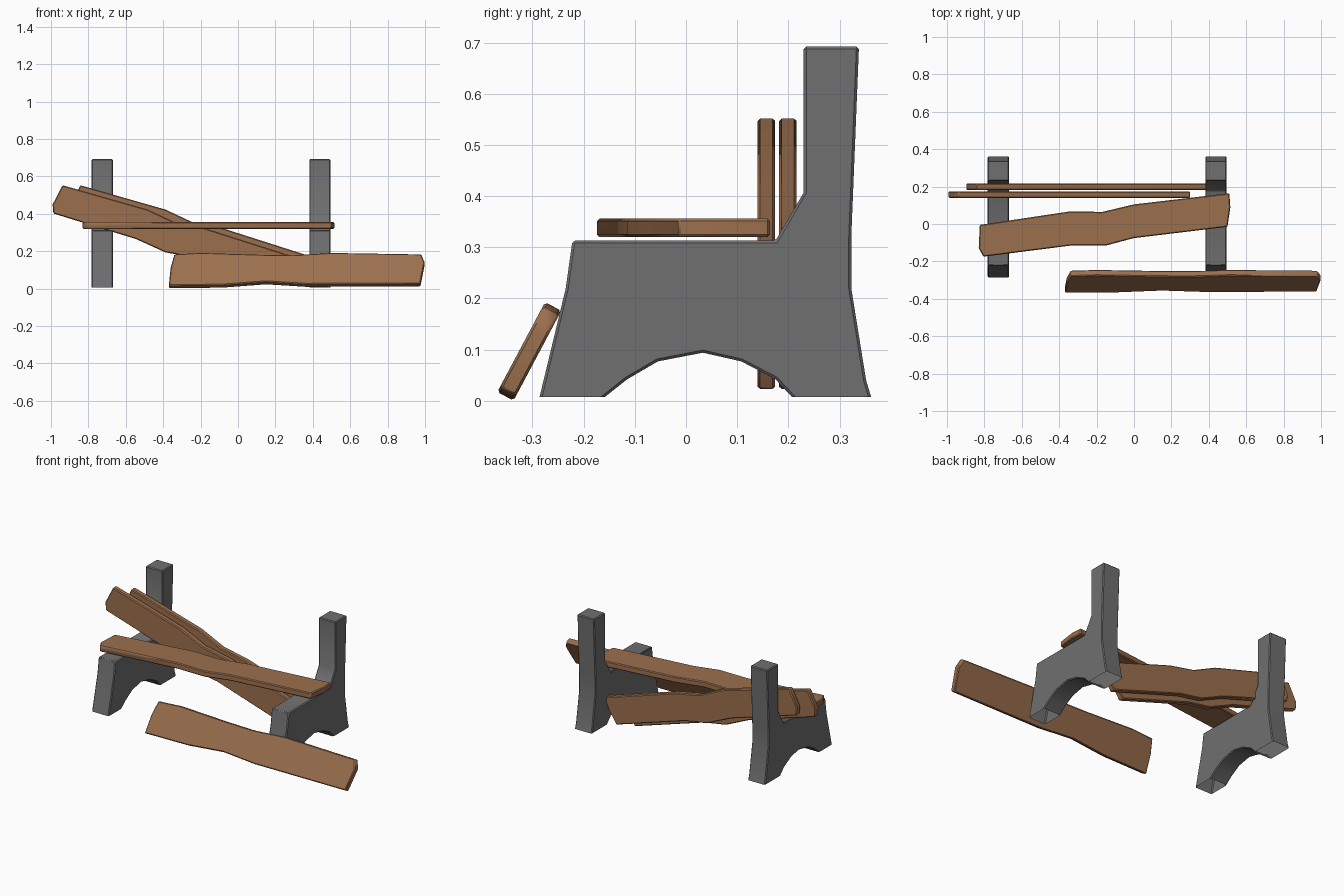
import bpy, bmesh, math
from mathutils import Matrix

if "Cube" in bpy.data.objects:
    bpy.data.objects.remove(bpy.data.objects["Cube"])


def material(name, rgb):
    m = bpy.data.materials.new(name)
    m.diffuse_color = (*rgb, 1)
    m.use_nodes = True
    m.node_tree.nodes["Principled BSDF"].inputs["Base Color"].default_value = m.diffuse_color
    return m


wood = material("brown wood", (0.33, 0.16, 0.075))
stone = material("grey stone", (0.16, 0.16, 0.165))


def slab(outline, thickness, bevel):
    """Outline in local XY, extruded along Z around zero, edges softened."""
    bm = bmesh.new()
    face = bm.faces.new([bm.verts.new((x, y, -thickness / 2)) for x, y in outline])
    new = bmesh.ops.extrude_face_region(bm, geom=[face])["geom"]
    bmesh.ops.translate(bm, vec=(0, 0, thickness),
                        verts=[g for g in new if isinstance(g, bmesh.types.BMVert)])
    bmesh.ops.recalc_face_normals(bm, faces=bm.faces)
    sharp = [e for e in bm.edges if e.calc_face_angle(0) > math.radians(50)]
    bmesh.ops.bevel(bm, geom=sharp, offset=bevel, segments=1, affect='EDGES')
    return bm


def finish(bm, name, mat, matrix):
    bm.transform(matrix)
    bmesh.ops.recalc_face_normals(bm, faces=bm.faces)
    mesh = bpy.data.meshes.new(name)
    bm.to_mesh(mesh)
    bm.free()
    mesh.materials.append(mat)
    ob = bpy.data.objects.new(name, mesh)
    bpy.context.collection.objects.link(ob)
    bpy.ops.object.select_all(action='DESELECT')
    ob.select_set(True)
    bpy.context.view_layer.objects.active = ob
    bpy.ops.object.shade_smooth_by_angle(angle=math.radians(35))
    return ob


def turn(axis, degrees):
    return Matrix.Rotation(math.radians(degrees), 4, axis)


# Stone end supports: side profile (y, z), feet left open underneath
support = [(-0.288, 0.0), (-0.168, 0.0), (-0.115, 0.042), (-0.055, 0.077),
           (0.033, 0.094), (0.108, 0.077), (0.175, 0.042), (0.214, 0.0),
           (0.364, 0.0), (0.352, 0.04), (0.323, 0.22), (0.323, 0.32),
           (0.338, 0.692), (0.23, 0.692), (0.23, 0.407), (0.175, 0.313),
           (-0.222, 0.313), (-0.235, 0.22)]
to_yz = Matrix(((0, 0, 1, 0), (1, 0, 0, 0), (0, 1, 0, 0), (0, 0, 0, 1)))
for name, x in (("left_support", -0.725), ("right_support", 0.438)):
    bm = slab(support, 0.114, 0.005)
    # trim the feet level, which also opens them
    bmesh.ops.bisect_plane(bm, geom=bm.verts[:] + bm.edges[:] + bm.faces[:],
                           plane_co=(0, 0.007, 0), plane_no=(0, -1, 0), clear_outer=True)
    finish(bm, name, stone, Matrix.Translation((x, 0, 0)) @ to_yz)

# Worn plank shape shared by the seat and the two slipped back boards
plank = [(-0.666, -0.085), (-0.187, -0.084), (-0.008, -0.107), (0.145, -0.086),
         (0.649, -0.088), (0.677, 0.014), (0.681, 0.089), (0.168, 0.093),
         (-0.006, 0.074), (-0.174, 0.098), (-0.664, 0.086), (-0.685, -0.037)]
short = [(x * 0.965, y * 0.93) for x, y in plank]

finish(slab(plank, 0.036, 0.005), "seat_plank", wood,
       Matrix.Translation((-0.155, -0.008, 0.338)) @ turn('Z', 7.1))
for name, x, y in (("back_plank_front", -0.35, 0.157), ("back_plank_rear", -0.255, 0.199)):
    finish(slab(short, 0.034, 0.005), name, wood,
           Matrix.Translation((x, y, 0.286)) @ turn('Y', 17.3) @ turn('X', 90))

# Fallen plank leaning in front
fallen = [(-0.685, -0.1), (-0.4, -0.097), (-0.165, -0.077), (0.05, -0.092),
          (0.66, -0.09), (0.683, 0.04), (0.665, 0.09), (0.19, 0.099),
          (-0.015, 0.085), (-0.2, 0.088), (-0.515, 0.099), (-0.655, 0.09),
          (-0.675, 0.01)]
finish(slab(fallen, 0.036, 0.005), "fallen_plank", wood,
       Matrix.Translation((0.315, -0.306, 0.097)) @ turn('X', 62))
